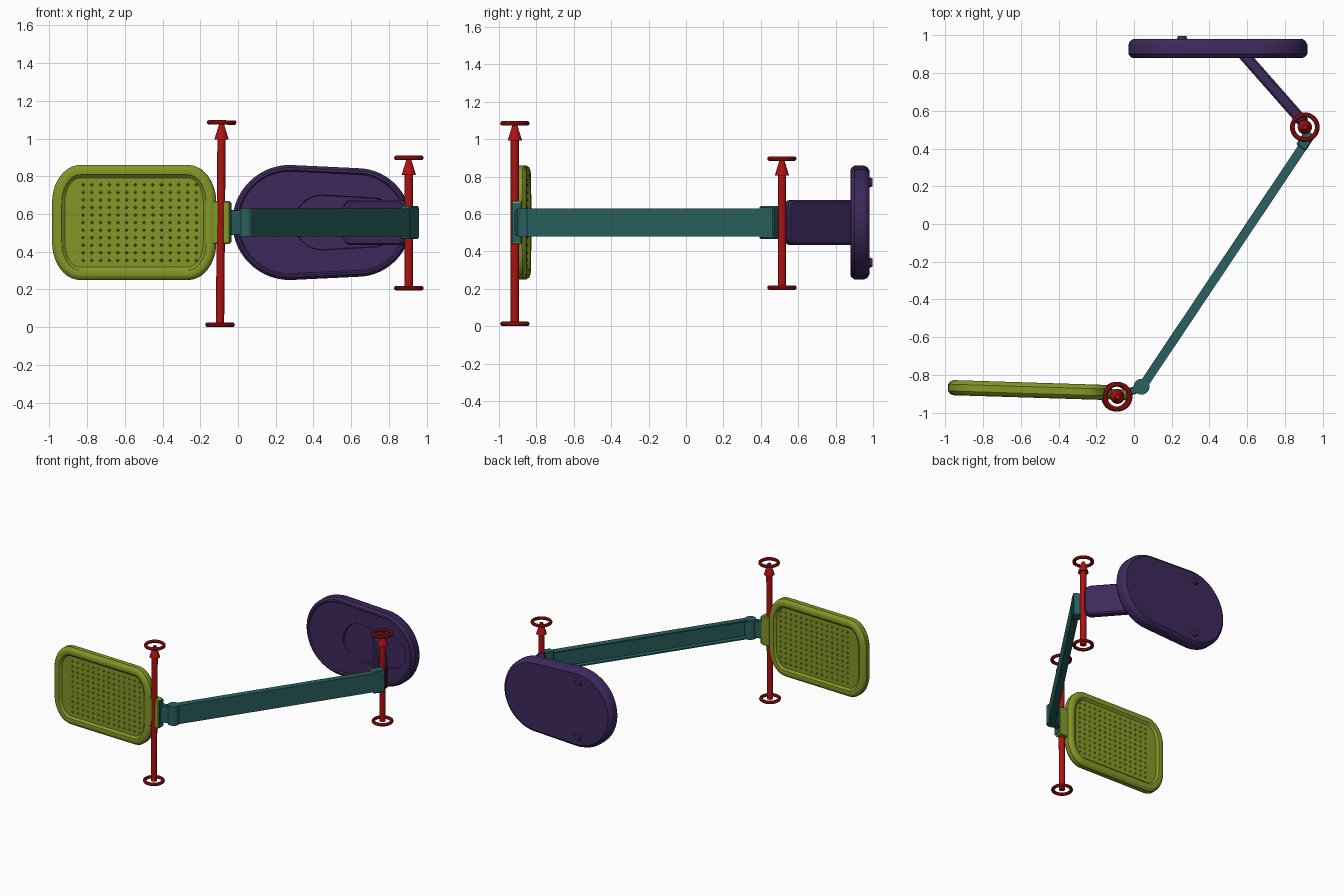
import bpy, bmesh, math
from mathutils import Vector

if "Cube" in bpy.data.objects:
    bpy.data.objects.remove(bpy.data.objects["Cube"])


def material(name, rgb):
    m = bpy.data.materials.new(name)
    m.use_nodes = True
    m.diffuse_color = (*rgb, 1)
    m.node_tree.nodes["Principled BSDF"].inputs["Base Color"].default_value = (*rgb, 1)
    return m


OLIVE = material("olive green", (0.23, 0.31, 0.02))
RED = material("red", (0.42, 0.006, 0.006))
TEAL = material("teal", (0.022, 0.12, 0.115))
PURPLE = material("dark purple", (0.047, 0.022, 0.105))


def finish(ob, name, mat):
    ob.name = name
    ob.data.materials.clear()
    ob.data.materials.append(mat)
    bpy.ops.object.select_all(action='DESELECT')
    ob.select_set(True)
    bpy.context.view_layer.objects.active = ob
    bpy.ops.object.shade_smooth_by_angle(angle=math.radians(35))
    return ob


def from_bmesh(bm, name, mat, loc=(0, 0, 0), turn=0):
    bmesh.ops.recalc_face_normals(bm, faces=bm.faces)
    me = bpy.data.meshes.new(name)
    bm.to_mesh(me)
    bm.free()
    ob = bpy.data.objects.new(name, me)
    bpy.context.collection.objects.link(ob)
    ob.location = loc
    ob.rotation_euler.z = turn
    return finish(ob, name, mat)


def rounded_rect(hx, hz, rx, rz, steps=8):
    """Outline in x, z as a function of inset."""
    def outline(inset):
        pts = []
        for k, (sx, sz) in enumerate([(1, 1), (-1, 1), (-1, -1), (1, -1)]):
            for i in range(steps + 1):
                a = (k + i / steps) * math.pi / 2
                pts.append((sx * (hx - rx) + (rx - inset) * math.cos(a),
                            sz * (hz - rz) + (rz - inset) * math.sin(a)))
        return pts
    return outline


def stadium(x0, r0, x1, r1, steps=28):
    """Two half circles joined by straight sides."""
    def outline(inset):
        pts = []
        for cx, r, start in ((x1, r1, -0.5), (x0, r0, 0.5)):
            for i in range(steps + 1):
                a = math.pi * (start + i / steps)
                pts.append((cx + (r - inset) * math.cos(a), (r - inset) * math.sin(a)))
        return pts
    return outline


def loft(outline, rings):
    """Skin closed rings given as (inset, y) and cap both ends."""
    bm = bmesh.new()
    loops = [[bm.verts.new((x, y, z)) for x, z in outline(inset)] for inset, y in rings]
    n = len(loops[0])
    for a, b in zip(loops, loops[1:]):
        for i in range(n):
            j = (i + 1) % n
            bm.faces.new((a[i], a[j], b[j], b[i]))
    bm.faces.new(loops[0])
    bm.faces.new(loops[-1])
    return bm


def bar(name, mat, p, q, z, height, rings, corner):
    """Lofted bar running from p to q in plan."""
    p, q = Vector(p), Vector(q)
    d, mid = q - p, (p + q) / 2
    shape = rounded_rect(d.length / 2, height / 2, corner, corner, 5)
    return from_bmesh(loft(shape, rings), name, mat, (mid.x, mid.y, z), math.atan2(d.y, d.x))


def slab(t, c=0.006):
    return [(c, -t), (0, c - t), (0, t - c), (c, t)]


def cylinder(name, mat, loc, r, depth, tip=None, rot=(0, 0, 0)):
    bpy.ops.mesh.primitive_cone_add(vertices=24, radius1=r, radius2=r if tip is None else tip,
                                    depth=depth, location=loc, rotation=rot)
    return finish(bpy.context.object, name, mat)


# Weighted base with a raised rim and a shallow well for the stem
Z = 0.555
base = from_bmesh(loft(stadium(0.275, 0.305, 0.63, 0.288),
                       [(0.034, 0.89), (0.026, 0.88), (0.014, 0.883), (0, 0.9),
                        (0, 0.95), (0.008, 0.968), (0.025, 0.98)]),
                  "base", PURPLE, (0, 0, Z))
well = from_bmesh(loft(stadium(0.445, 0.155, 0.71, 0.14), [(0, 0.85), (0.012, 0.905)]),
                  "well_cutter", PURPLE, (0, 0, Z))
cut = base.modifiers.new("well", 'BOOLEAN')
cut.operation = 'DIFFERENCE'
cut.object = well
bpy.context.view_layer.objects.active = base
bpy.ops.object.modifier_apply(modifier="well")
bpy.data.objects.remove(well)
finish(base, "base", PURPLE)

# Rubber feet on the base
for side in (-1, 1):
    cylinder("base_foot", PURPLE, (0.255, 0.985, Z + side * 0.215), 0.03, 0.022, 0.022,
             (-math.pi / 2, 0, 0))

# Stem between base and elbow hinge
bar("stem", PURPLE, (0.575, 0.905), (0.905, 0.53), Z, 0.24, slab(0.03, 0.01), 0.05)

# Long arm: channel open along its rear side
bar("arm", TEAL, (0.045, -0.86), (0.925, 0.455), Z, 0.148,
    [(0, -0.024), (0, 0.024), (0.01, 0.024), (0.01, -0.012)], 0.0101)
bar("elbow_collar", TEAL, (0.885, 0.405), (0.935, 0.485), Z, 0.175, slab(0.031), 0.012)
cylinder("wrist_knuckle", TEAL, (0.04, -0.862, Z), 0.042, 0.15)
bar("wrist_link", TEAL, (-0.07, -0.905), (0.04, -0.868), Z, 0.135, slab(0.02, 0.004), 0.01)

# Lamp head: rounded panel, rimmed and recessed on both faces
TURN = math.radians(-1.8)
HEAD = (-0.55, -0.88, Z)
panel = rounded_rect(0.435, 0.305, 0.15, 0.2, 10)
front = [(0.068, -0.022), (0.06, -0.028), (0.052, -0.036), (0.028, -0.04), (0.012, -0.034),
         (0, -0.018)]
from_bmesh(loft(panel, front + [(i, -y) for i, y in reversed(front)]),
           "lamp_head", OLIVE, HEAD, TURN)

# Grid of small studs on both faces of the head
bm = bmesh.new()
COLS, ROWS = 14, 11
for side in (-1, 1):
    for c in range(COLS):
        for r in range(ROWS):
            x = -0.27 + 0.6 * c / (COLS - 1)
            z = -0.2 + 0.4 * r / (ROWS - 1)
            rim = [bm.verts.new((x + dx * 0.01, side * 0.0215, z + dz * 0.01))
                   for dx, dz in ((1, 0), (0, 1), (-1, 0), (0, -1))]
            top = bm.verts.new((x, side * 0.03, z))
            for i in range(4):
                bm.faces.new((rim[i], rim[(i + 1) % 4], top))
from_bmesh(bm, "head_studs", OLIVE, HEAD, TURN)

# Hinge tab joining the head to the arm
bar("head_tab", OLIVE, (-0.14, -0.9), (-0.04, -0.905), Z, 0.23, slab(0.028), 0.012)
bar("tab_end_plate", TEAL, (-0.042, -0.905), (-0.034, -0.905), Z, 0.21, slab(0.026, 0.002), 0.003)


# Red rotation axes: rod, arrow tip and a ring at each end
def axis(name, x, y, low, high, lean):
    tilt = math.atan(lean)
    mid = (low + high) / 2

    def at(z):
        return (x + lean * (z - mid), y, z)
    rot = (0, tilt, 0)
    cylinder(name + "_rod", RED, at((low + high - 0.08) / 2), 0.022, high - low - 0.08, None, rot)
    cylinder(name + "_tip", RED, at(high - 0.048), 0.038, 0.085, 0.012, rot)
    for z in (low, high):
        bpy.ops.mesh.primitive_torus_add(major_radius=0.066, minor_radius=0.0125, location=at(z),
                                         rotation=rot, major_segments=36, minor_segments=10)
        finish(bpy.context.object, name + "_ring", RED)


axis("wrist_axis", -0.091, -0.915, 0.0135, 1.085, 0.008)
axis("elbow_axis", 0.905, 0.513, 0.207, 0.897, 0)
